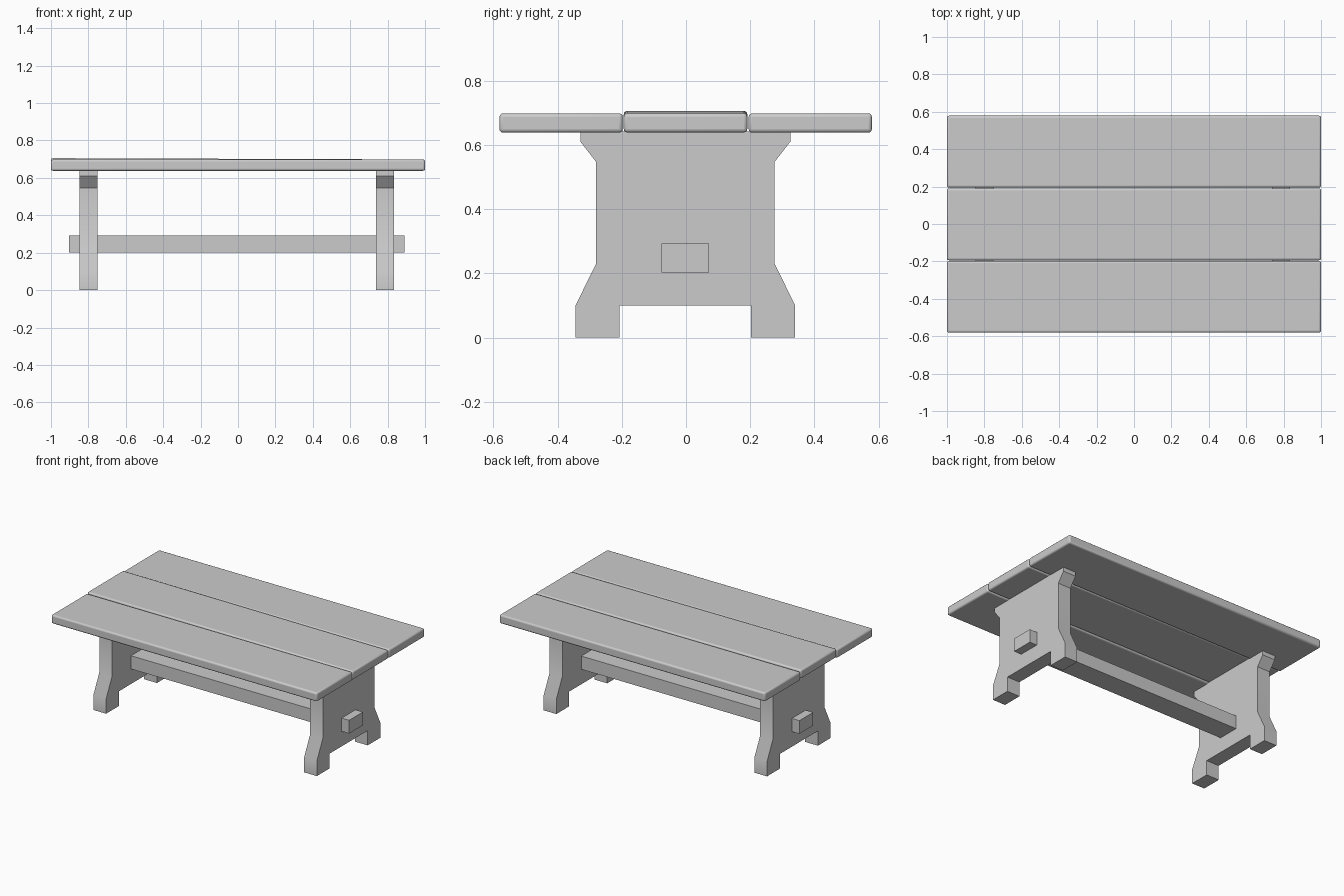
import bpy, bmesh, math

if "Cube" in bpy.data.objects:
    bpy.data.objects.remove(bpy.data.objects["Cube"])


def finish(name, bm, bevel=0.0, loc=(0, 0, 0), rot_y=0.0):
    bmesh.ops.recalc_face_normals(bm, faces=bm.faces)
    mesh = bpy.data.meshes.new(name)
    bm.to_mesh(mesh)
    bm.free()
    obj = bpy.data.objects.new(name, mesh)
    bpy.context.collection.objects.link(obj)
    obj.location = loc
    obj.rotation_euler.y = rot_y
    if bevel:
        mod = obj.modifiers.new("rounded_edges", 'BEVEL')
        mod.width = bevel
        mod.segments = 3
    bpy.ops.object.select_all(action='DESELECT')
    obj.select_set(True)
    bpy.context.view_layer.objects.active = obj
    bpy.ops.object.shade_smooth_by_angle(angle=math.radians(35))
    return obj


def box(name, x, y, z, bevel=0.0, rot_y=0.0):
    bm = bmesh.new()
    bmesh.ops.create_cube(bm, size=1)
    bmesh.ops.scale(bm, verts=bm.verts, vec=(x[1] - x[0], y[1] - y[0], z[1] - z[0]))
    centre = [(a + b) / 2 for a, b in (x, y, z)]
    return finish(name, bm, bevel, centre, rot_y)


# Table top: three rounded planks, the middle one tilted very slightly
box("front_plank", (-1, 1), (-0.581, -0.197), (0.638, 0.698), 0.011)
box("middle_plank", (-1, 1), (-0.194, 0.191), (0.642, 0.702), 0.011, math.radians(0.2))
box("back_plank", (-1, 1), (0.195, 0.579), (0.638, 0.698), 0.011)

# Trestle ends: half profile (y, z) mirrored, then extruded along x
half = [(0.205, 0.1), (0.205, 0), (0.342, 0), (0.342, 0.1),
        (0.278, 0.23), (0.278, 0.547), (0.327, 0.61), (0.327, 0.642)]
outline = half + [(-y, z) for y, z in reversed(half)]
for name, x0, x1 in (("left_trestle", -0.848, -0.752), ("right_trestle", 0.738, 0.834)):
    bm = bmesh.new()
    face = bm.faces.new([bm.verts.new((x0, y - 0.002, z)) for y, z in outline])
    side = bmesh.ops.extrude_face_region(bm, geom=[face])
    moved = [v for v in side["geom"] if isinstance(v, bmesh.types.BMVert)]
    bmesh.ops.translate(bm, verts=moved, vec=(x1 - x0, 0, 0))
    finish(name, bm)

# Stretcher beam passing through both trestles
box("stretcher_beam", (-0.904, 0.89), (-0.076, 0.072), (0.202, 0.292))
